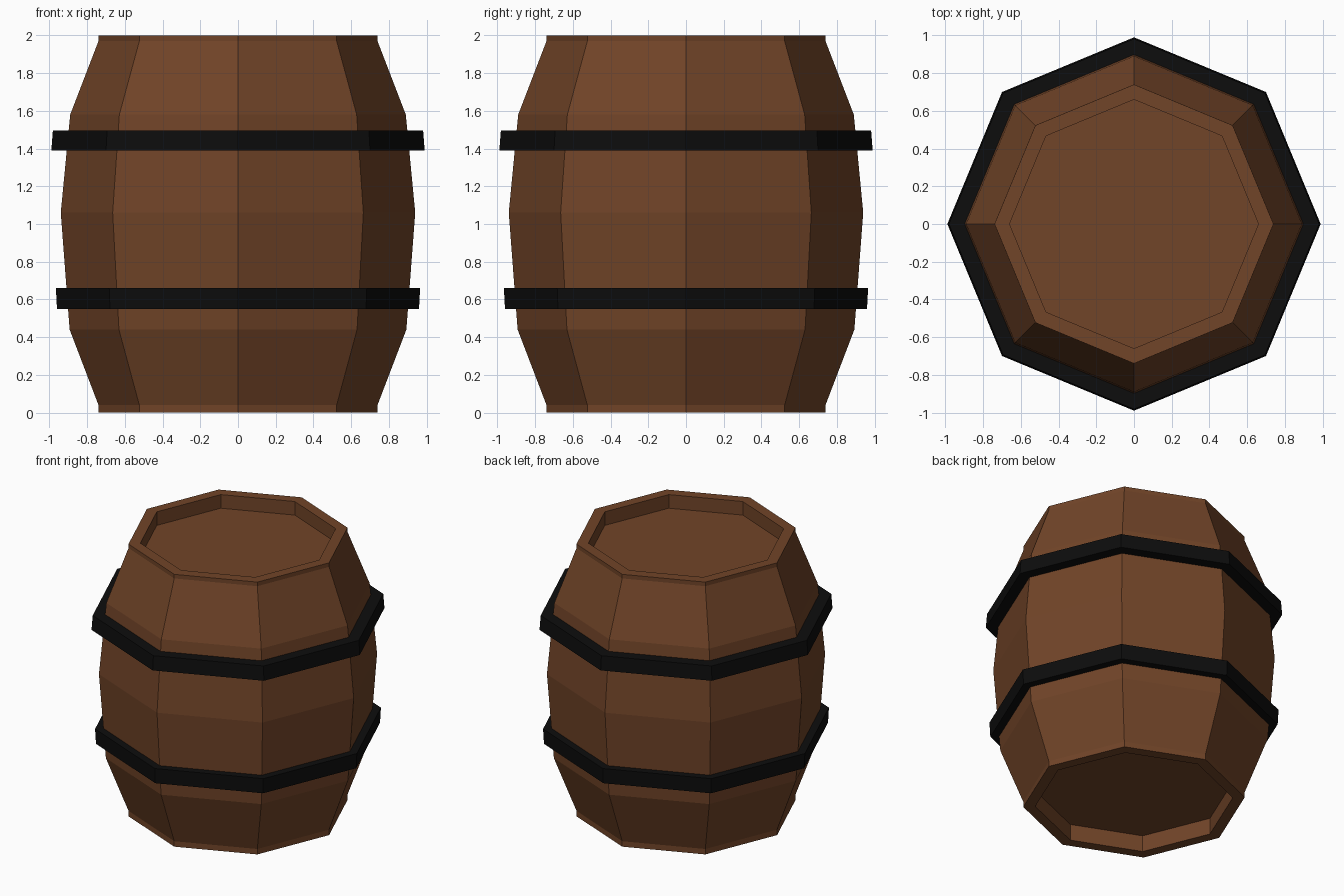
import bpy, bmesh, math

if "Cube" in bpy.data.objects:
    bpy.data.objects.remove(bpy.data.objects["Cube"])

SIDES = 8


def material(name, rgb):
    m = bpy.data.materials.new(name)
    m.diffuse_color = (*rgb, 1)
    m.use_nodes = True
    m.node_tree.nodes["Principled BSDF"].inputs["Base Color"].default_value = m.diffuse_color
    return m


def lathe(name, profile, mat, closed=False):
    """Spin an (r, z) profile around z; closed makes a hoop, open gets flat end caps."""
    bm = bmesh.new()
    rings = []
    for r, z in profile:
        rings.append([bm.verts.new((r * math.cos(i * math.tau / SIDES),
                                    r * math.sin(i * math.tau / SIDES), z))
                      for i in range(SIDES)])
    pairs = list(zip(rings, rings[1:]))
    if closed:
        pairs.append((rings[-1], rings[0]))
    else:
        bm.faces.new(rings[0])
        bm.faces.new(rings[-1])
    for a, b in pairs:
        for i in range(SIDES):
            j = (i + 1) % SIDES
            bm.faces.new((a[i], a[j], b[j], b[i]))
    bmesh.ops.recalc_face_normals(bm, faces=bm.faces)
    mesh = bpy.data.meshes.new(name)
    bm.to_mesh(mesh)
    bm.free()
    mesh.materials.append(mat)
    ob = bpy.data.objects.new(name, mesh)
    bpy.context.collection.objects.link(ob)
    return ob


wood = material("wood", (0.165, 0.058, 0.021))
iron = material("iron", (0.004, 0.004, 0.004))

# Bulging body with recessed lid and base
lathe("barrel_body", [
    (0.66, 0.12), (0.66, 0.0), (0.74, 0.0), (0.74, 0.04),
    (0.893, 0.44), (0.94, 1.06), (0.89, 1.58),
    (0.74, 1.97), (0.74, 2.0), (0.66, 2.0), (0.66, 1.90)], wood)

# Iron hoops: z range, outer radius at bottom and top
for name, z0, z1, r0, r1 in (("lower_hoop", 0.55, 0.66, 0.96, 0.966),
                             ("upper_hoop", 1.39, 1.495, 0.99, 0.982)):
    lathe(name, [(0.88, z0), (r0, z0), (r1, z1), (0.88, z1)], iron, closed=True)
